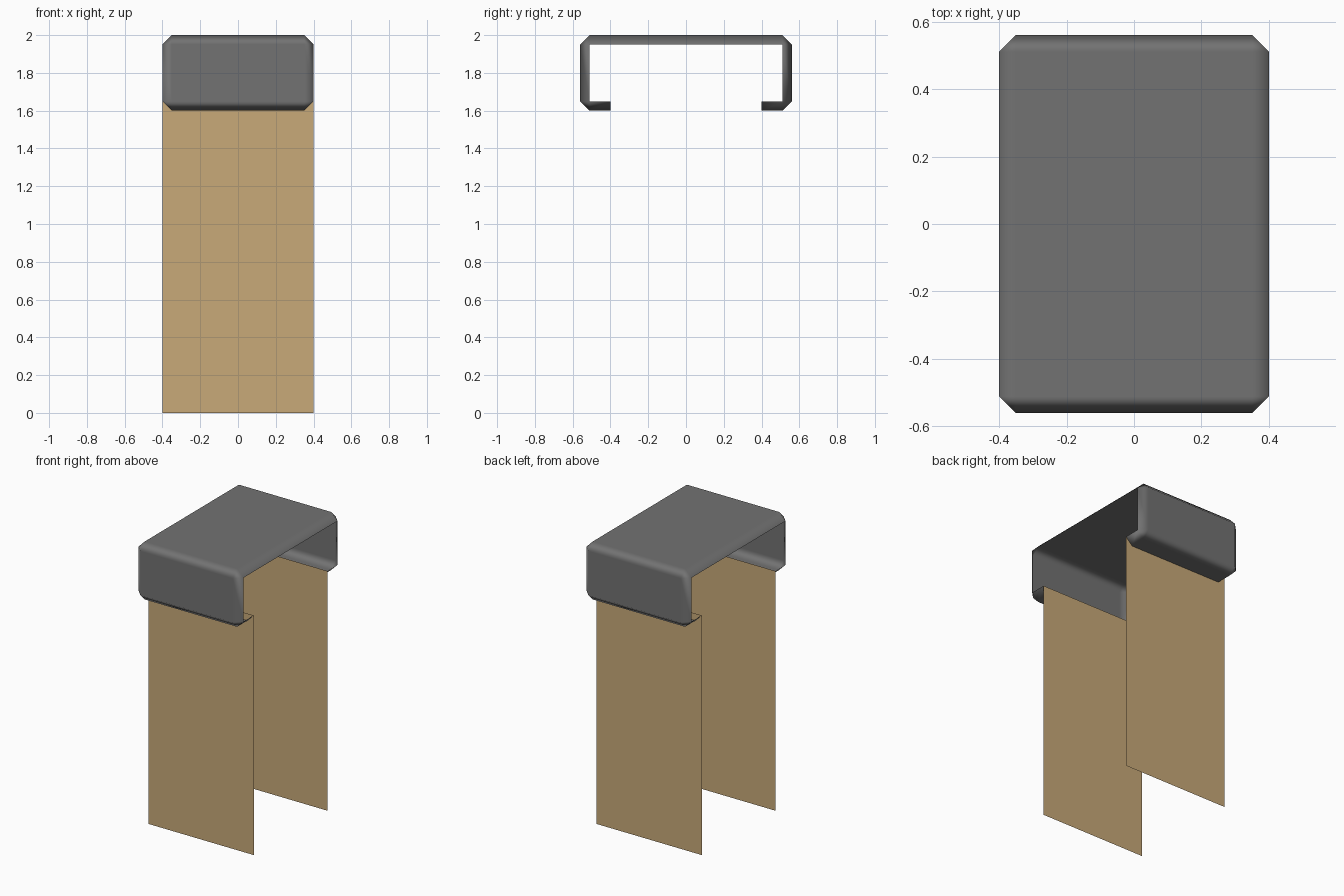
import bpy, bmesh

default = bpy.data.objects.get("Cube")
if default:
    bpy.data.objects.remove(default, do_unlink=True)

HALF_X, HALF_Y, LOW, TOP = 0.4, 0.56, 1.6, 2.0
BEVEL, PANEL_Y = 0.049, 0.4


def material(name, color):
    mat = bpy.data.materials.new(name)
    mat.use_nodes = True
    mat.diffuse_color = color
    mat.node_tree.nodes["Principled BSDF"].inputs["Base Color"].default_value = color
    return mat


def add_object(name, bm, mat):
    mesh = bpy.data.meshes.new(name)
    bm.to_mesh(mesh)
    bm.free()
    mesh.materials.append(mat)
    obj = bpy.data.objects.new(name, mesh)
    bpy.context.collection.objects.link(obj)
    return obj


grey = material("dark grey", (0.17, 0.17, 0.17, 1))
tan = material("tan", (0.58, 0.4, 0.19, 1))

# Cover: a chamfered box shell, open at both ends and along the underside
bm = bmesh.new()
bmesh.ops.create_cube(bm, size=1)
bmesh.ops.scale(bm, vec=(2 * HALF_X, 2 * HALF_Y, TOP - LOW), verts=bm.verts)
bmesh.ops.translate(bm, vec=(0, 0, (TOP + LOW) / 2), verts=bm.verts)
bmesh.ops.bevel(bm, geom=bm.edges[:], offset=BEVEL, segments=1,
                profile=0.5, affect='EDGES')
bm.normal_update()
ends = [f for f in bm.faces if abs(f.normal.x) > 0.99]
bmesh.ops.delete(bm, geom=ends, context='FACES')

# Cut the underside slot between the two lips
for side in (-1, 1):
    lower = [f for f in bm.faces if f.normal.z < -0.5]
    geom = lower + list({e for f in lower for e in f.edges})
    geom += list({v for f in lower for v in f.verts})
    bmesh.ops.bisect_plane(bm, geom=geom, plane_co=(0, side * PANEL_Y, 0),
                           plane_no=(0, 1, 0))
bm.normal_update()
slot = [f for f in bm.faces if f.normal.z < -0.5
        and abs(f.calc_center_median().y) < PANEL_Y - 0.01]
bmesh.ops.delete(bm, geom=slot, context='FACES')
for f in bm.faces:
    f.smooth = True
cover = add_object("cover", bm, grey)
normals = cover.modifiers.new("soft chamfers", 'WEIGHTED_NORMAL')
normals.weight = 100

# Two thin hanging panels that rise to the inner edge of the lips
for name, side in (("front_panel", -1), ("back_panel", 1)):
    bm = bmesh.new()
    corners = [(-HALF_X, 0), (HALF_X, 0),
               (HALF_X, LOW + BEVEL), (-HALF_X, LOW + BEVEL)]
    bm.faces.new([bm.verts.new((x * -side, side * PANEL_Y, z)) for x, z in corners])
    add_object(name, bm, tan)
